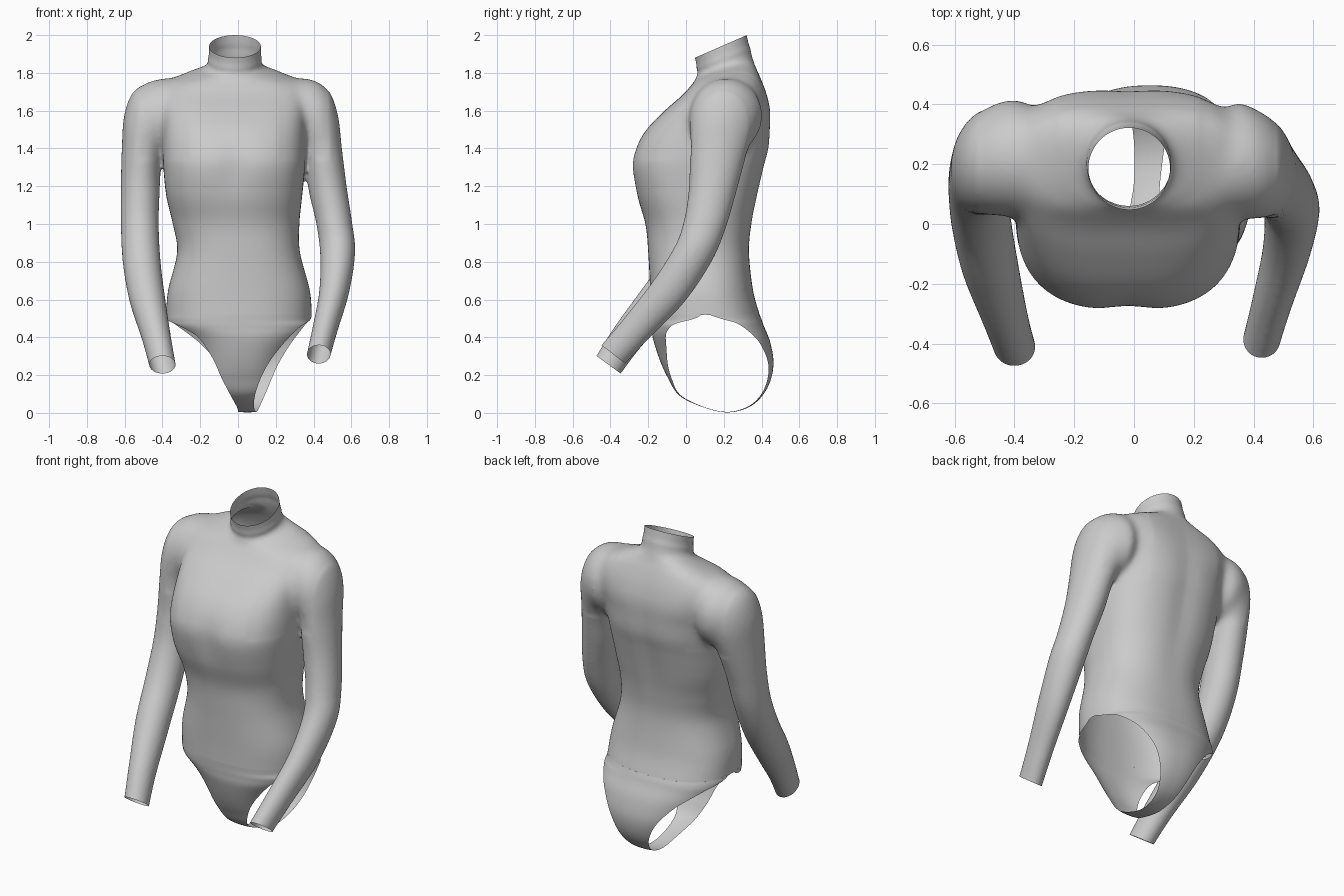
import bpy, bmesh, math
from mathutils import Vector

if "Cube" in bpy.data.objects:
    bpy.data.objects.remove(bpy.data.objects["Cube"])


def smooth_rows(rows, steps):
    """Catmull-Rom interpolation through rows of numbers."""
    out = []
    last = len(rows) - 1
    for i in range(last):
        a, b, c, d = (rows[max(i - 1, 0)], rows[i], rows[i + 1], rows[min(i + 2, last)])
        for s in range(steps):
            t = s / steps
            out.append([0.5 * (2 * q + (r - p) * t + (2 * p - 5 * q + 4 * r - w) * t * t
                               + (3 * q - p - 3 * r + w) * t ** 3)
                        for p, q, r, w in zip(a, b, c, d)])
    out.append(list(rows[-1]))
    return out


def loft(bm, rings, closed):
    """Skin a list of point rings; closed rings are capped into a solid."""
    grid = [[bm.verts.new(p) for p in ring] for ring in rings]
    n = len(grid[0])
    for a, b in zip(grid, grid[1:]):
        for j in range(n if closed else n - 1):
            k = (j + 1) % n
            bm.faces.new((a[j], a[k], b[k], b[j]))
    if closed:
        bm.faces.new(grid[0])
        bm.faces.new(grid[-1])


def make_object(name, bm):
    bmesh.ops.recalc_face_normals(bm, faces=bm.faces[:])
    for f in bm.faces:
        f.smooth = True
    mesh = bpy.data.meshes.new(name)
    bm.to_mesh(mesh)
    bm.free()
    obj = bpy.data.objects.new(name, mesh)
    bpy.context.collection.objects.link(obj)
    return obj


def power(v, n):
    return math.copysign(abs(v) ** (2 / n), v)


# Torso and collar: front z, back z, centre x, half width, front y, back y, squareness
torso_rows = [
    (.45, .45, .005, .385, -.187, .41, 2.4),
    (.52, .52, .005, .385, -.187, .39, 2.4),
    (.65, .65, .005, .375, -.19, .355, 2.4),
    (.85, .85, .003, .325, -.20, .335, 2.4),
    (1.0, 1.0, -.01, .335, -.215, .35, 2.4),
    (1.15, 1.15, -.02, .36, -.26, .38, 2.6),
    (1.30, 1.30, -.02, .375, -.288, .415, 2.7),
    (1.40, 1.40, -.02, .38, -.268, .44, 2.7),
    (1.50, 1.50, -.02, .38, -.21, .447, 2.8),
    (1.60, 1.60, -.02, .385, -.113, .447, 3.1),
    (1.68, 1.69, -.02, .385, -.022, .427, 3.2),
    (1.735, 1.77, -.02, .36, .028, .397, 2.8),
    (1.765, 1.825, -.02, .255, .05, .372, 2.3),
    (1.78, 1.865, -.018, .17, .055, .357, 2),
    (1.80, 1.90, -.018, .143, .062, .347, 2),
    (1.825, 1.93, -.017, .143, .055, .341, 2),
    (1.84, 1.95, -.016, .138, .056, .333, 2),
    (1.88, 2.0, -.016, .137, .047, .322, 2),
    (1.92, 2.04, -.016, .137, .035, .315, 2),
]


def torso_ring(row, count=96):
    zf, zb, cx, hw, yf, yb, n = row
    ring = []
    for i in range(count):
        a = 2 * math.pi * i / count
        x = hw * power(math.sin(a), n)
        c = power(math.cos(a), n)
        y = (yf + yb) / 2 - c * (yb - yf) / 2
        z = zf + (zb - zf) * (1 - c) / 2
        if c > 0:  # soft hollow between the breasts
            y += .015 * math.exp(-(x / .08) ** 2 - ((z - 1.3) / .13) ** 2)
        elif c < 0:  # shallow hollow along the spine
            y -= .01 * math.exp(-(x / .07) ** 2 - ((z - 1.3) / .35) ** 2)
        ring.append((cx + x, y, z))
    return ring


# Sleeves: outer x, outer z, inner x, inner z, centre y, half depth, tilt
right_rows = [
    (.27, 1.765, .29, 1.40, .20, .17, 0),
    (.36, 1.772, .335, 1.37, .215, .195, 0),
    (.43, 1.75, .35, 1.365, .205, .187, 0),
    (.49, 1.69, .35, 1.36, .195, .18, 0),
    (.53, 1.57, .35, 1.34, .185, .165, 0),
    (.55, 1.40, .36, 1.27, .165, .145, 0),
    (.575, 1.20, .38, 1.15, .14, .125, 5),
    (.605, 1.0, .415, 1.0, .10, .112, 12),
    (.62, .85, .435, .84, .04, .105, 25),
    (.59, .65, .43, .64, -.09, .10, 38),
    (.53, .45, .395, .45, -.26, .085, 40),
    (.49, .31, .365, .31, -.385, .08, 38),
    (.475, .25, .35, .25, -.44, .08, 38),
]
left_rows = [
    (-.29, 1.765, -.32, 1.40, .20, .17, 0),
    (-.39, 1.772, -.375, 1.37, .22, .197, 0),
    (-.48, 1.75, -.39, 1.365, .22, .193, 0),
    (-.56, 1.69, -.395, 1.36, .21, .182, 0),
    (-.603, 1.57, -.40, 1.34, .20, .17, 0),
    (-.615, 1.40, -.41, 1.27, .18, .15, 0),
    (-.62, 1.20, -.415, 1.17, .15, .125, 5),
    (-.62, 1.0, -.42, 1.0, .10, .112, 12),
    (-.61, .80, -.41, .80, 0, .105, 28),
    (-.575, .60, -.385, .60, -.15, .10, 38),
    (-.51, .40, -.355, .40, -.31, .088, 40),
    (-.47, .255, -.33, .255, -.41, .08, 36),
    (-.455, .195, -.315, .195, -.455, .08, 36),
]


def sleeve_ring(row, count=48):
    ox, oz, ix, iz, y, h, tilt = row
    mid = Vector(((ox + ix) / 2, y, (oz + iz) / 2))
    across = Vector(((ox - ix) / 2, 0, (oz - iz) / 2))
    t = math.radians(tilt)
    deep = Vector((0, math.cos(t), -math.sin(t))) * h
    return [mid + across * math.cos(a) + deep * math.sin(a)
            for a in (2 * math.pi * i / count for i in range(count))]


# Fuse torso and sleeves into one garment body
parts = []
for ring, rows in ((torso_ring, torso_rows), (sleeve_ring, right_rows), (sleeve_ring, left_rows)):
    solid = bmesh.new()
    loft(solid, [ring(r) for r in smooth_rows(rows, 6)], True)
    parts.append(make_object("solid", solid))
joined = bmesh.new()
for p in parts:
    joined.from_mesh(p.data)
    bpy.data.objects.remove(p)
body = make_object("bodysuit", joined)
remesh = body.modifiers.new("fuse", 'REMESH')
remesh.mode = 'VOXEL'
remesh.voxel_size = .01
fused = bpy.data.meshes.new_from_object(body.evaluated_get(bpy.context.evaluated_depsgraph_get()))
bpy.data.objects.remove(body)
bm = bmesh.new()
bm.from_mesh(fused)

# Blend the shoulder seams, lightly relax the rest
shoulder = [v for v in bm.verts if .24 < abs(v.co.x + .02) < .5 and v.co.z > 1.34]
for verts, times in ((shoulder, 40), (bm.verts[:], 3)):
    for _ in range(times):
        bmesh.ops.smooth_vert(bm, verts=verts, factor=.5, use_axis_x=True,
                              use_axis_y=True, use_axis_z=True)


def open_end(inside, point, normal):
    """Trim away one capped end beyond a plane."""
    faces = [f for f in bm.faces if inside(f.calc_center_median())]
    geom = list({v for f in faces for v in f.verts} | {e for f in faces for e in f.edges}) + faces
    bmesh.ops.bisect_plane(bm, geom=geom, dist=1e-5, plane_co=point, plane_no=normal,
                           clear_outer=True)


# Open the neck, waist bottom and both cuffs
open_end(lambda p: p.z > 1.84, (0, .047, 1.88), (0, -.12, .275))
open_end(lambda p: p.z < .6 and (p.x / .4) ** 2 + ((p.y - .1) / .3) ** 2 < 1.15,
         (0, 0, .52), (0, 0, -1))
for x, y, z, tilt in ((.43, -.385, .31, 38), (-.40, -.41, .255, 36)):
    t = math.radians(tilt)
    open_end(lambda p: (p - Vector((x, y, z))).length < .14,
             (x, y, z), (0, -math.sin(t), -math.cos(t)))
make_object("bodysuit", bm)

# Crotch panel, front hip to back hip: x, y, z, half width, roundness, inward angle
panel_rows = [
    (.005, -.187, .52, .385, .2885, 0),
    (.005, -.185, .49, .375, .2885, 0),
    (.015, -.182, .45, .315, .3, 3),
    (.03, -.174, .39, .24, .45, 8),
    (.022, -.137, .275, .155, .8, 17),
    (.017, -.093, .18, .105, .9, 25),
    (.025, -.033, .09, .065, 1, 45),
    (.04, .10, .027, .045, 1, 85),
    (.05, .23, .003, .048, 1, 95),
    (.055, .35, .04, .065, 1, 125),
    (.06, .43, .13, .10, .8, 152),
    (.055, .463, .25, .155, .55, 175),
    (.04, .447, .37, .24, .37, 182),
    (.015, .412, .46, .335, .2885, 180),
    (.005, .40, .495, .376, .2885, 180),
    (.005, .39, .52, .385, .2885, 180),
]


def panel_row(row, count=48):
    x, y, z, w, d, inward = row
    arc = math.asin(min(1, w / .385) ** 1.2)  # trimmed arc of the hip section
    inward = math.radians(inward)
    pts = []
    for i in range(count + 1):
        a = arc * (2 * i / count - 1)
        depth = d * (1 - power(math.cos(a), 2.4))
        pts.append((x + .385 * power(math.sin(a), 2.4),
                    y + depth * math.cos(inward), z + depth * math.sin(inward)))
    return pts


panel = bmesh.new()
loft(panel, [panel_row(r) for r in smooth_rows(panel_rows, 6)], False)
make_object("crotch_panel", panel)
